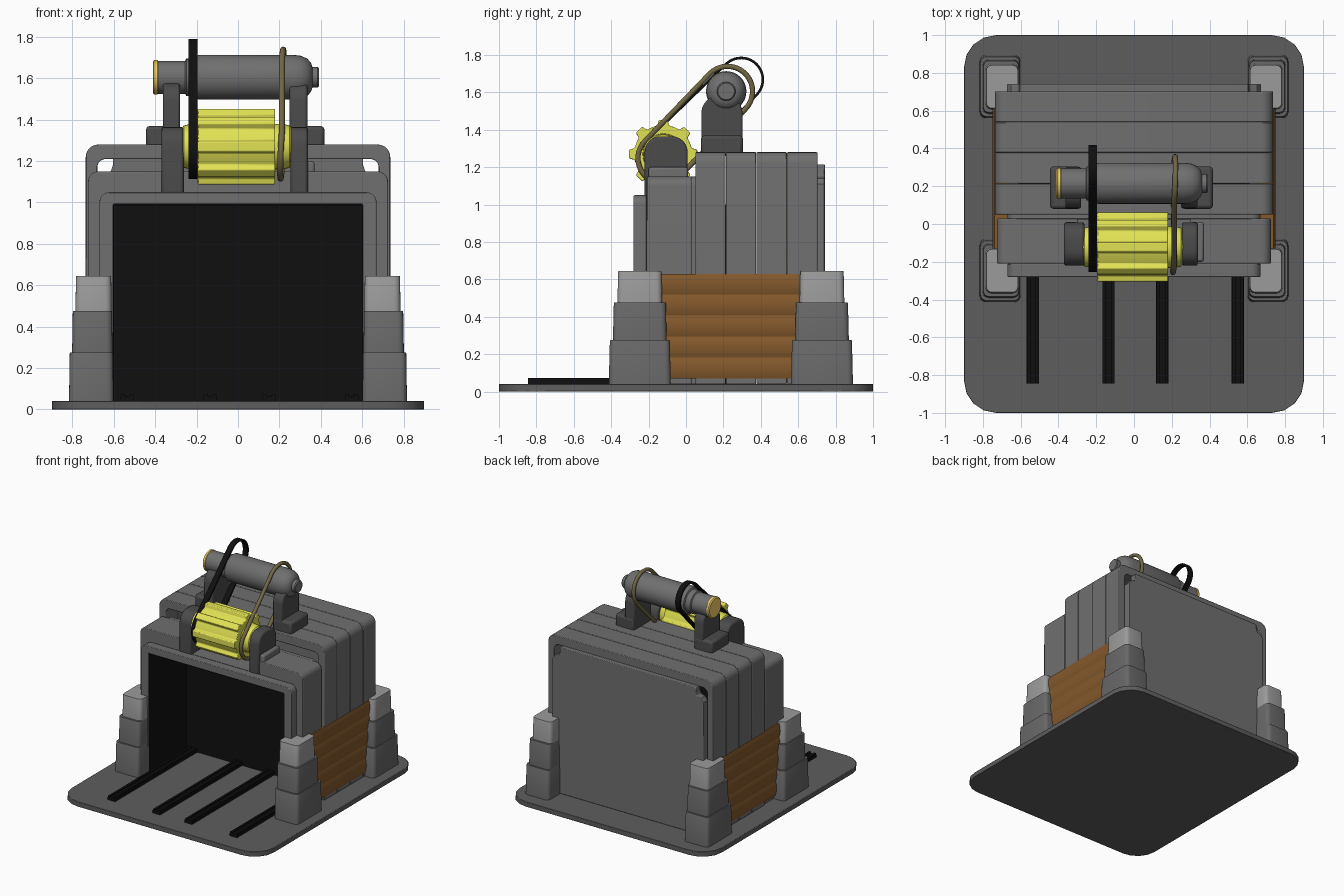
import bpy, bmesh
from math import pi, sin, cos, acos, atan2, hypot, radians

if "Cube" in bpy.data.objects:
    bpy.data.objects.remove(bpy.data.objects["Cube"])


def material(name, rgb):
    m = bpy.data.materials.new(name)
    m.diffuse_color = (*rgb, 1)
    m.use_nodes = True
    m.node_tree.nodes["Principled BSDF"].inputs["Base Color"].default_value = m.diffuse_color
    return m


GREY = material("grey", (0.16, 0.16, 0.16))
STONE = material("stone_grey", (0.14, 0.14, 0.14))
LIGHT = material("light_grey", (0.33, 0.33, 0.33))
DARK = material("dark_grey", (0.11, 0.11, 0.11))
IRON = material("iron_grey", (0.07, 0.07, 0.07))
BLACK = material("black", (0.005, 0.005, 0.005))
WOOD = material("wood", (0.23, 0.10, 0.025))
YELLOW = material("yellow", (0.76, 0.76, 0.09))
GOLD = material("gold", (0.9, 0.62, 0.13))
BRONZE = material("bronze", (0.17, 0.14, 0.06))


def place(axis, u, v, t):
    return {'x': (t, u, v), 'y': (u, t, v), 'z': (u, v, t)}[axis]


def finish(name, bm, mat, bevel=0):
    bmesh.ops.recalc_face_normals(bm, faces=bm.faces)
    me = bpy.data.meshes.new(name)
    bm.to_mesh(me)
    bm.free()
    ob = bpy.data.objects.new(name, me)
    bpy.context.collection.objects.link(ob)
    me.shade_smooth()
    me.set_sharp_from_angle(angle=radians(32))
    me.materials.append(mat)
    if bevel:
        b = ob.modifiers.new("bevel", 'BEVEL')
        b.width, b.segments, b.limit_method = bevel, 2, 'ANGLE'
        b.angle_limit = radians(40)
    return ob


def loft(name, sections, mat, bevel=0):
    """Closed solid through equally sized loops of points."""
    bm = bmesh.new()
    loops = [[bm.verts.new(p) for p in s] for s in sections]
    n = len(loops[0])
    for a, b in zip(loops, loops[1:]):
        for i in range(n):
            bm.faces.new((a[i], a[(i + 1) % n], b[(i + 1) % n], b[i]))
    bm.faces.new(loops[0])
    bm.faces.new(loops[-1])
    return finish(name, bm, mat, bevel)


def prism(name, pts, axis, a, b, mat, bevel=0):
    return loft(name, [[place(axis, u, v, t) for u, v in pts] for t in (a, b)], mat, bevel)


def box(name, x0, x1, y0, y1, z0, z1, mat, bevel=0):
    return prism(name, [(x0, y0), (x1, y0), (x1, y1), (x0, y1)], 'z', z0, z1, mat, bevel)


def ring(name, outer, inner, axis, a, b, mat, bevel=0, closed=True):
    """Band between two matching outlines, extruded along an axis."""
    bm = bmesh.new()
    L = [[bm.verts.new(place(axis, u, v, t)) for u, v in o]
         for o, t in ((outer, a), (outer, b), (inner, b), (inner, a))]
    n = len(outer)
    for k in range(4):
        p, q = L[k], L[(k + 1) % 4]
        for i in range(n if closed else n - 1):
            j = (i + 1) % n
            bm.faces.new((p[i], p[j], q[j], q[i]))
    if not closed:
        bm.faces.new([l[0] for l in L])
        bm.faces.new([l[-1] for l in L])
    return finish(name, bm, mat, bevel)


def corner(w, z1, r, n=6):
    return [(w - r + r * cos(i / n * pi / 2), z1 - r + r * sin(i / n * pi / 2)) for i in range(n + 1)]


def round_top(c, w, z0, z1, r):
    """Outline with square feet and two rounded upper corners."""
    half = [(w, z0)] + corner(w, z1, r)
    return [(c + x, z) for x, z in half] + [(c - x, z) for x, z in reversed(half)]


def round_rect(cx, cy, hx, hy, r, n=4):
    pts = []
    for k, (sx, sy) in enumerate(((1, 1), (-1, 1), (-1, -1), (1, -1))):
        pts += [(cx + sx * (hx - r) + r * cos((k + i / n) * pi / 2),
                 cy + sy * (hy - r) + r * sin((k + i / n) * pi / 2)) for i in range(n + 1)]
    return pts


def arch(name, w, top, r, wi, topi, ri, y0, y1, mat=GREY, bevel=0.005):
    return ring(name, round_top(0, w, 0.04, top, r), round_top(0, wi, 0.04, topi, ri),
                'y', y0, y1, mat, bevel, closed=False)


def lathe(name, profile, y, z, mat, n=32):
    return loft(name, [[(x, y + r * cos(2 * pi * i / n), z + r * sin(2 * pi * i / n))
                        for i in range(n)] for x, r in profile], mat)


def belt_path(c1, r1, c2, r2, n=20):
    """Outline of a belt running around two circles."""
    dy, dz = c2[0] - c1[0], c2[1] - c1[1]
    th, ph = atan2(dz, dy), acos((r1 - r2) / hypot(dy, dz))
    pts = []
    for c, r, a, b in ((c2, r2, th - ph, th + ph), (c1, r1, th + ph, th - ph + 2 * pi)):
        pts += [(c[0] + r * cos(a + (b - a) * i / n), c[1] + r * sin(a + (b - a) * i / n))
                for i in range(n + 1)]
    return pts


# Base plate with rounded corners
prism("base_plate", round_rect(0, 0, 0.9, 1, 0.17), 'z', 0, 0.04, DARK, 0.003)

# Floor rails: two ribs on a thin strip
for x in (-0.535, -0.135, 0.15, 0.55):
    box("rail_strip", x - 0.033, x + 0.033, -0.845, 0.2, 0.038, 0.062, BLACK)
    for s in (-1, 1):
        box("rail_rib", x + s * 0.022 - 0.009, x + s * 0.022 + 0.009, -0.845, 0.2, 0.06, 0.072, BLACK)

# Stepped arches of the housing; the second one is notched for the drum
arch("front_arch", 0.67, 1.05, 0.05, 0.603, 0.992, 0.005, -0.28, -0.21)
for s in (-1, 1):
    pts = [(0.61, 0.04), (0.725, 0.04)] + corner(0.725, 1.15, 0.05) + [(0.3, 1.15), (0.3, 1.0), (0.61, 1.0)]
    prism("second_arch_half", [(s * x, z) for x, z in pts], 'y', -0.21, 0.03, GREY, 0.005)
box("drum_tray", -0.31, 0.31, -0.21, 0.03, 0.995, 1.05, GREY)
arch("recess_arch", 0.67, 1.15, 0.05, 0.61, 1.0, 0.02, 0.025, 0.06)
for i in range(4):
    y = 0.05 + i * 0.1635
    arch("main_arch", 0.736, 1.28, 0.06, 0.68, 1.21, 0.04, y, y + 0.162)

# Back panel with cut upper corners
half = [(0.672, 0.04), (0.672, 1.11), (0.65, 1.14), (0.615, 1.15), (0.605, 1.18), (0.605, 1.215)]
prism("back_panel", half + [(-x, z) for x, z in reversed(half)], 'y', 0.68, 0.742, GREY, 0.005)

# Black interior
arch("interior_lining", 0.612, 1.0, 0.01, 0.6, 0.985, 0.005, -0.272, 0.22, BLACK, 0)
box("interior_back", -0.61, 0.61, 0.2, 0.22, 0.04, 0.99, BLACK)

# Side planks with a bulging outer face
for s in (-1, 1):
    for i in range(5):
        z = 0.07 + i * 0.112
        pts = [(0.66, z), (0.738, z), (0.745, z + 0.022), (0.749, z + 0.056),
               (0.745, z + 0.09), (0.738, z + 0.112), (0.66, z + 0.112)]
        prism("side_plank", [(s * x, h) for x, h in pts], 'y', -0.2, 0.68, WOOD)

# Three-tier corner posts, each tier slightly tapered
for s in (-1, 1):
    for cy in (-0.247, 0.727):
        for k, (z0, z1, cx, hx, hy) in enumerate(((0.03, 0.275, 0.709, 0.108, 0.166),
                                                  (0.265, 0.475, 0.704, 0.098, 0.144),
                                                  (0.465, 0.645, 0.698, 0.088, 0.12))):
            secs = [[(x, y, z) for x, y in round_rect(s * cx, cy, hx * f, hy * f, 0.03)]
                    for z, f in ((z0, 1), (z1 - 0.005, 0.965), (z1, 0.95))]
            loft("post_tier", secs, LIGHT if k == 2 else STONE)

# Toothed drum and its hubs
GY, GZ = -0.122, 1.27
teeth = []
for i in range(8):
    a = pi / 2 + i * pi / 4
    teeth += [(GY + r * cos(a + d), GZ + r * sin(a + d))
              for d, r in ((-0.2, 0.156), (-0.13, 0.184), (0.13, 0.184), (0.2, 0.156), (0.393, 0.155))]
prism("toothed_drum", teeth, 'x', -0.195, 0.18, YELLOW, 0.005)
lathe("drum_hub", [(-0.275, 0.085), (-0.262, 0.102), (-0.235, 0.108), (-0.19, 0.11),
                   (0.18, 0.11), (0.225, 0.108), (0.25, 0.102), (0.265, 0.085)], GY, GZ, YELLOW)

# Drum brackets
for x0, x1 in ((-0.37, -0.262), (0.253, 0.338)):
    prism("drum_bracket", round_top(-0.106, 0.115, 1.04, 1.365, 0.085), 'x', x0, x1, IRON, 0.012)
for s in (-1, 1):
    box("bracket_foot", min(s * 0.3, s * 0.37), max(s * 0.3, s * 0.37), -0.2, 0.01, 1.1, 1.2, GREY, 0.012)

# Motor stands: foot plus column
MY, MZ = 0.215, 1.605
for x0, x1, c0, c1 in ((-0.445, -0.28, -0.363, -0.28), (0.25, 0.418, 0.25, 0.335)):
    box("stand_foot", x0, x1, 0.08, 0.305, 1.26, 1.37, IRON, 0.018)
    prism("stand_column", round_top(0.192, 0.11, 1.27, 1.58, 0.09), 'x', c0, c1, IRON, 0.01)

# Motor cylinder with gold cap and end knob
lathe("motor_body", [(-0.39, 0.08), (-0.255, 0.08), (-0.25, 0.09), (-0.205, 0.09), (-0.2, 0.102),
                     (-0.19, 0.108), (0.27, 0.108), (0.305, 0.104), (0.335, 0.09),
                     (0.353, 0.07), (0.36, 0.048)], MY, MZ, GREY)
lathe("motor_cap", [(-0.412, 0.074), (-0.405, 0.083), (-0.39, 0.083), (-0.383, 0.076)], MY, MZ, GOLD)
lathe("motor_knob", [(0.35, 0.05), (0.385, 0.05), (0.392, 0.044)], MY, MZ, GREY)

# Flat black belt
c1, c2 = (-0.118, 1.25), (0.295, 1.668)
ring("flat_belt", belt_path(c1, 0.136, c2, 0.123), belt_path(c1, 0.122, c2, 0.109),
     'x', -0.24, -0.196, BLACK)

# Round bronze belt, leaning slightly from strand to strand
path = belt_path((-0.125, 1.247), 0.132, (0.222, 1.605), 0.134)
cu = bpy.data.curves.new("round_belt", 'CURVE')
cu.dimensions = '3D'
cu.bevel_depth, cu.bevel_resolution = 0.0145, 3
sp = cu.splines.new('POLY')
sp.points.add(len(path) - 1)
for i, (y, z) in enumerate(path):
    sp.points[i].co = (0.212 + 0.008 * sin(2 * pi * i / len(path)), y, z, 1)
sp.use_cyclic_u = True
cu.materials.append(BRONZE)
bpy.context.collection.objects.link(bpy.data.objects.new("round_belt", cu))
